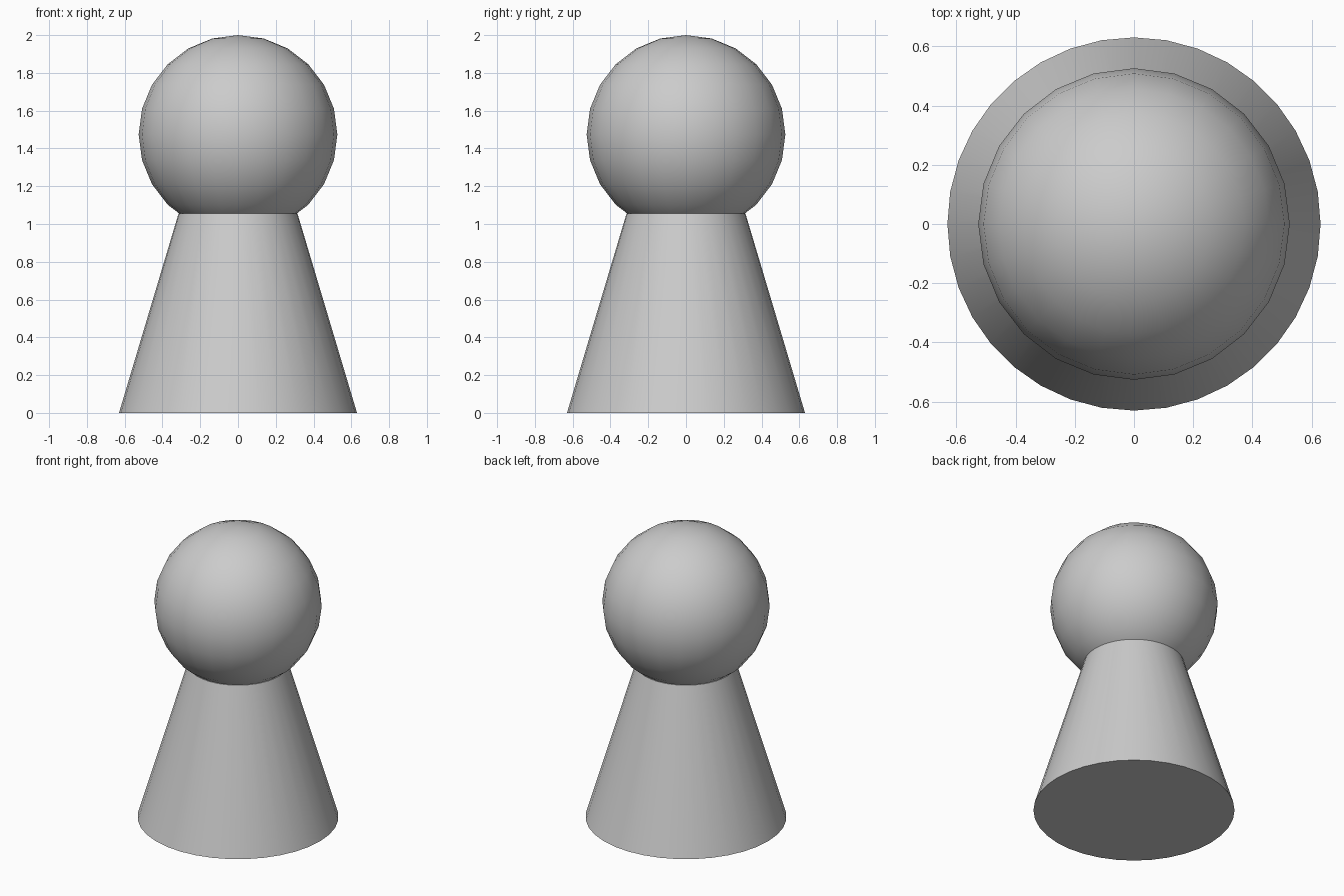
import bpy
import math

if "Cube" in bpy.data.objects:
    bpy.data.objects.remove(bpy.data.objects["Cube"])


def finish(name):
    # Name the new part and smooth it, keeping the rims sharp
    obj = bpy.context.object
    obj.name = name
    bpy.ops.object.shade_smooth_by_angle(angle=math.radians(40))
    return obj


BODY_HEIGHT = 1.055
HEAD_RADIUS = 0.526

# Tapered body standing on the ground
bpy.ops.mesh.primitive_cone_add(vertices=36, radius1=0.63, radius2=0.315,
                                depth=BODY_HEIGHT,
                                location=(0, 0, BODY_HEIGHT / 2))
finish("body")

# Round head sunk into the top of the body
bpy.ops.mesh.primitive_uv_sphere_add(segments=24, ring_count=12,
                                     radius=HEAD_RADIUS,
                                     location=(0, 0, 2 - HEAD_RADIUS))
finish("head")
